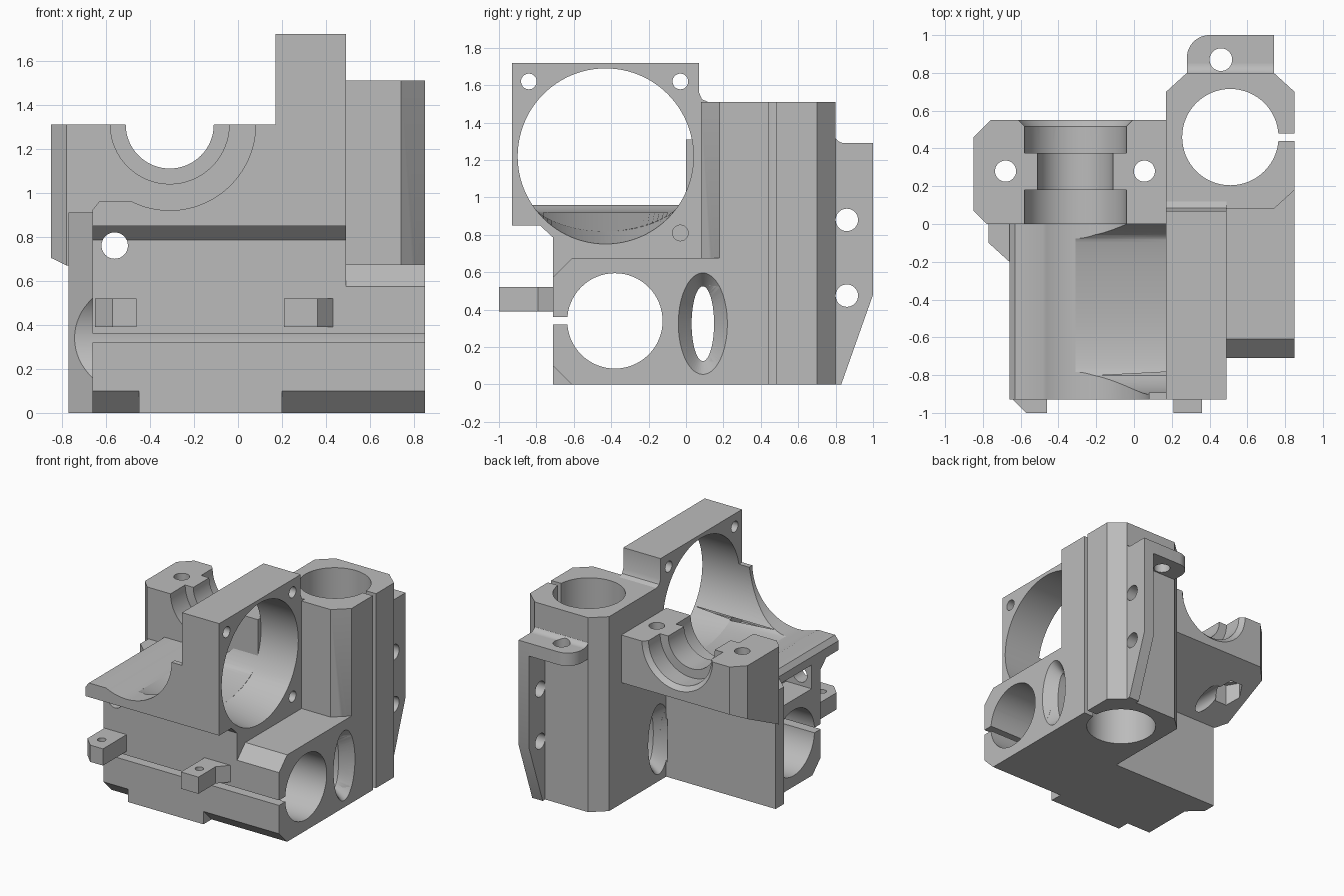
import bpy, bmesh
from math import sin, cos, pi, radians

if "Cube" in bpy.data.objects:
    bpy.data.objects.remove(bpy.data.objects["Cube"], do_unlink=True)

grey = bpy.data.materials.new("light grey plastic")
grey.use_nodes = True
grey.diffuse_color = (0.5, 0.5, 0.5, 1)
grey.node_tree.nodes["Principled BSDF"].inputs["Base Color"].default_value = (0.5, 0.5, 0.5, 1)

PLACE = {"x": lambda u, v, t: (t, u, v),
         "y": lambda u, v, t: (u, t, v),
         "z": lambda u, v, t: (u, v, t)}


def loft(name, axis, start, end, a, b):
    """Closed solid between two outlines with equal point counts."""
    bm = bmesh.new()
    low = [bm.verts.new(PLACE[axis](u, v, a)) for u, v in start]
    high = [bm.verts.new(PLACE[axis](u, v, b)) for u, v in end]
    n = len(low)
    bm.faces.new(low)
    bm.faces.new(high)
    for i in range(n):
        j = (i + 1) % n
        bm.faces.new((low[i], low[j], high[j], high[i]))
    bmesh.ops.recalc_face_normals(bm, faces=bm.faces)
    mesh = bpy.data.meshes.new(name)
    bm.to_mesh(mesh)
    bm.free()
    mesh.materials.append(grey)
    ob = bpy.data.objects.new(name, mesh)
    bpy.context.collection.objects.link(ob)
    return ob


def prism(name, axis, pts, a, b):
    return loft(name, axis, pts, pts, a, b)


def rect(u0, u1, v0, v1):
    return [(u0, v0), (u1, v0), (u1, v1), (u0, v1)]


def arc(u, v, ru, rv=None, a0=0, a1=360, n=64):
    """Elliptic arc points; a full turn omits the repeated end point."""
    last = n if a1 - a0 == 360 else n - 1
    angles = [radians(a0 + (a1 - a0) * i / last) for i in range(n)]
    return [(u + ru * cos(t), v + (rv or ru) * sin(t)) for t in angles]


cutters = []


def cutter(axis, pts, a, b, end=None):
    ob = loft("cutter", axis, pts, end or pts, a, b)
    ob.hide_render = True
    cutters.append(ob)
    return ob


def hole(axis, u, v, r, a, b, n=32):
    return cutter(axis, arc(u, v, r, n=n), a, b)


def carve(ob, *tools):
    """Cut the tools out of a part, then bake the result."""
    for tool in tools:
        mod = ob.modifiers.new("cut", "BOOLEAN")
        mod.operation = "DIFFERENCE"
        mod.solver = "EXACT"
        mod.object = tool
    bpy.context.view_layer.update()
    deps = bpy.context.evaluated_depsgraph_get()
    mesh = bpy.data.meshes.new_from_object(ob.evaluated_get(deps))
    ob.modifiers.clear()
    ob.data = mesh
    parts.append(ob)


parts = []

# Shared bores and openings
rod_bore = hole("x", -0.38, 0.34, 0.255, -1, 1, 64)
rod_slot = cutter("x", rect(-0.8, -0.6, 0.32, 0.36), -1, 1)
column_bore = hole("z", 0.51, 0.46, 0.255, -0.1, 2, 64)
column_slot = cutter("z", rect(0.7, 1, 0.44, 0.48), -0.1, 2)
oval = cutter("x", arc(0.09, 0.325, 0.06, 0.2), 0, 1)
oval_right = cutter("x", arc(0.09, 0.325, 0.06, 0.2), 0.76, 0.86,
                    arc(0.09, 0.325, 0.139, 0.279))
oval_left = cutter("x", arc(0.09, 0.325, 0.139, 0.279), 0.16, 0.26,
                   arc(0.09, 0.325, 0.06, 0.2))
ovals = (oval, oval_right, oval_left)
front_hole = hole("y", -0.56, 0.76, 0.06, -1, 0.7)
circle = arc(-0.43, 1.22, 0.47, n=96)
duct = cutter("x", [(y, max(z, 0.92)) for y, z in circle], -0.31, 0.495, circle)

# Lower block with the horizontal rod bore
lower = prism("lower_block", "x", [(-0.71, 0), (0, 0), (0, 0.675), (-0.61, 0.675), (-0.71, 0.575)],
              -0.66, 0.85)
wedge = [(-0.73, -0.02), (-0.59, -0.02), (-0.73, 0.12)]
carve(lower, rod_bore, rod_slot, *ovals,
      cutter("x", wedge, 0.2, 1), cutter("x", wedge, -0.9, -0.45))

infill = prism("lower_rear_block", "x", rect(-0.05, 0.19, 0, 0.675), 0.17, 0.85)
carve(infill, *ovals)

# Flared end wall on the open side
wall = prism("end_wall", "z", [(-0.77, 0), (-0.77, -0.1), (-0.66, -0.2), (-0.5, -0.2), (-0.5, 0)], 0, 0.91)
carve(wall, rod_bore, front_hole)

# Air duct trough above the lower block
nose = [(-0.71, 0.45), (-0.71, 0.785), (-0.78, 0.85), (-0.93, 0.85)]
trough = prism("duct_trough", "x", nose + [(-0.93, 1.31), (0, 1.31), (0, 0.45)], -0.66, 0.17)
sweep = arc(-0.31, 1.31, 0.39, a0=-116.2, a1=0, n=40)
clear = cutter("y", sweep + [(0.08, 1.4), (-0.9, 1.4), (-0.9, 0.91), (-0.67, 0.91), (-0.63, 0.96)], -1, 0.02)
pocket = cutter("x", rect(-0.6, -0.2, 0.66, 0.86), -0.8, -0.44)
carve(trough, rod_bore, clear, duct, front_hole, pocket)

# Fan frame with round opening and screw holes
fan = prism("fan_frame", "x", nose + [(-0.93, 1.72), (0.07, 1.72), (0.07, 1.56), (0.085, 1.525),
                                      (0.12, 1.51), (0.12, 0.45)], 0.17, 0.49)
carve(fan, rod_bore, duct, oval, oval_left,
      hole("x", -0.84, 1.62, 0.042, 0, 0.6), hole("x", -0.03, 1.62, 0.042, 0, 0.6),
      hole("x", -0.03, 0.81, 0.042, 0.3, 0.6))

# Vertical rod column
column = prism("rod_column", "z", [(0.17, 0.08), (0.74, 0.08), (0.85, 0.18), (0.85, 0.7), (0.74, 0.8),
                                   (0.28, 0.8), (0.17, 0.7)], 0, 1.51)
carve(column, column_bore, column_slot, *ovals)

# Bearing saddle with a sloped underside
saddle = prism("bearing_saddle", "x", [(0, 0.67), (0, 1.31), (0.55, 1.31), (0.55, 0.94)], -0.85, 0.17)
tools = [front_hole,
         cutter("z", [(-0.9, 0.41), (-0.71, 0.6), (-0.9, 0.6)], 0, 2),
         cutter("z", [(-0.9, 0.12), (-0.9, -0.05), (-0.73, -0.05)], 0, 2)]
for r, y0, y1 in ((0.2, -0.1, 0.6), (0.27, -0.1, 0.18), (0.27, 0.375, 0.6)):
    tools.append(hole("y", -0.31, 1.31, r, y0, y1, 64))
tools.append(cutter("y", arc(-0.31, 1.31, 0.268), 0.515, 0.56, arc(-0.31, 1.31, 0.313)))
for x in (-0.68, 0.055):
    tools.append(hole("z", x, 0.28, 0.056, 0.5, 1.5))
    tools.append(hole("z", x, 0.28, 0.105, 0.5, 0.93, 6))
carve(saddle, *tools)

# Rear bracket: side plate, top flange and fillet
plate = prism("bracket_plate", "x", [(0.78, 0), (0.83, 0), (1, 0.48), (1, 1.29), (0.78, 1.29)], 0.65, 0.74)
carve(plate, *[hole("x", 0.86, z, 0.06, 0.5, 1) for z in (0.475, 0.88)])
flange = prism("bracket_flange", "z", [(0.74, 0.78), (0.74, 1)]
               + arc(0.4, 0.88, 0.12, a0=90, a1=180, n=16) + [(0.28, 0.78)], 1.19, 1.29)
fillet = prism("bracket_fillet", "x", [(0.78, 1.25), (0.85, 1.25)]
               + arc(0.85, 1.35, 0.06, a0=270, a1=180, n=10) + [(0.78, 1.35)], 0.28, 0.74)
flange_hole = hole("z", 0.46, 0.87, 0.06, 1, 1.6)
carve(flange, flange_hole)
carve(fillet, flange_hole)

# Front mounting tabs
right_tab = prism("front_tab_left", "z", [(0.21, -0.7), (0.21, -1), (0.36, -1), (0.36, -0.79), (0.44, -0.7)],
                  0.39, 0.52)
left_tab = prism("front_tab_right", "z", [(-0.46, -0.7), (-0.46, -1), (-0.57, -1), (-0.65, -0.92),
                                          (-0.65, -0.7)], 0.39, 0.52)
carve(right_tab, hole("z", 0.285, -0.88, 0.03, 0.3, 0.6))
carve(left_tab, hole("z", -0.555, -0.88, 0.03, 0.3, 0.6))

# Tidy up and shade
for tool in cutters:
    bpy.data.objects.remove(tool, do_unlink=True)
bpy.ops.object.select_all(action="DESELECT")
for ob in parts:
    ob.select_set(True)
bpy.context.view_layer.objects.active = parts[0]
bpy.ops.object.shade_smooth_by_angle(angle=radians(25))
